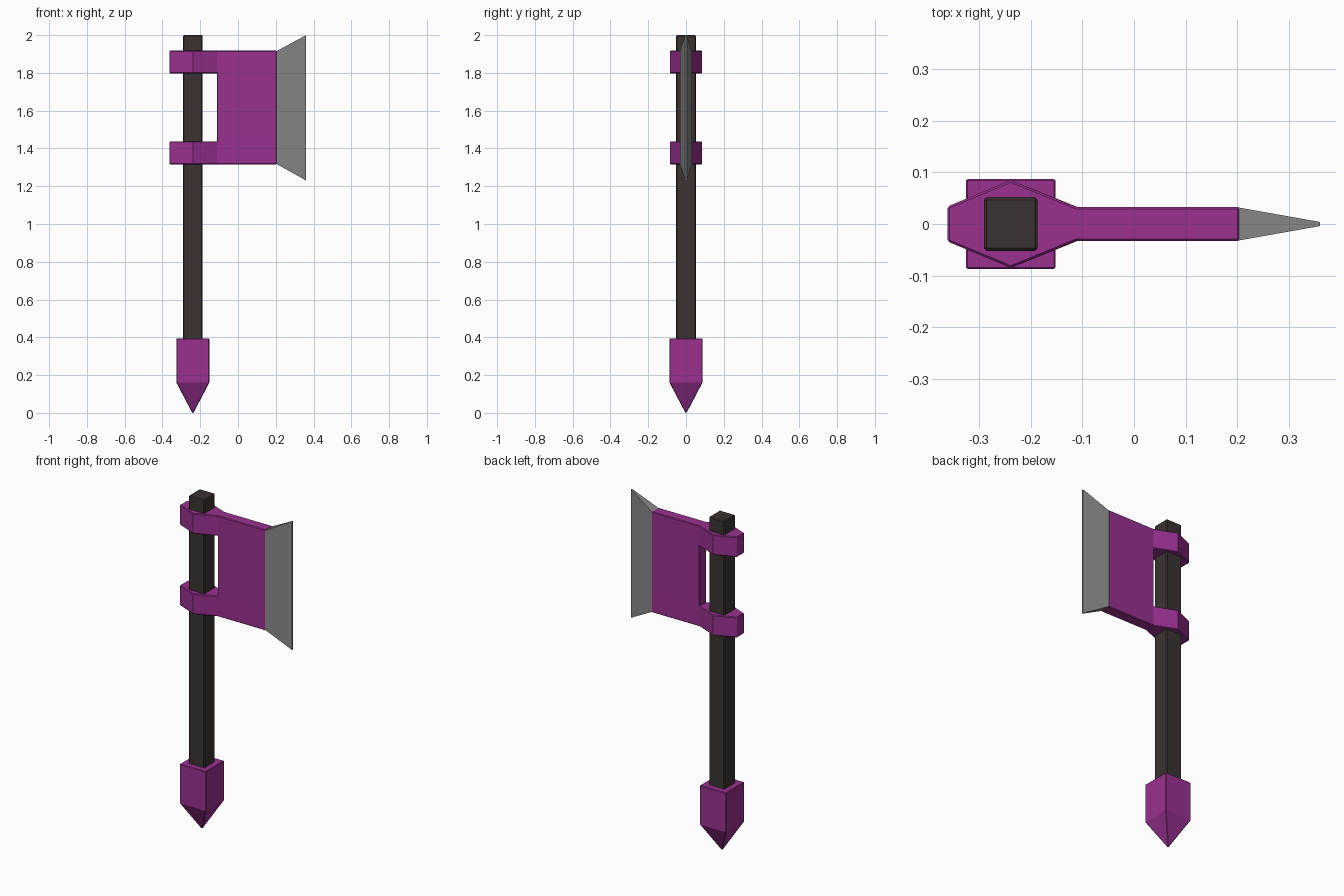
import bpy, bmesh
from math import radians

if "Cube" in bpy.data.objects:
    bpy.data.objects.remove(bpy.data.objects["Cube"])

CX = -0.239  # handle axis


def material(name, rgb):
    m = bpy.data.materials.new(name)
    m.diffuse_color = (*rgb, 1)
    m.use_nodes = True
    m.node_tree.nodes["Principled BSDF"].inputs["Base Color"].default_value = m.diffuse_color
    return m


PURPLE = material("purple_paint", (0.32, 0.03, 0.28))
DARK = material("dark_wood", (0.042, 0.033, 0.031))
STEEL = material("steel", (0.25, 0.25, 0.25))


def finish(name, bm, mat, bevel=0):
    bmesh.ops.recalc_face_normals(bm, faces=bm.faces)
    mesh = bpy.data.meshes.new(name)
    bm.to_mesh(mesh)
    bm.free()
    mesh.materials.append(mat)
    obj = bpy.data.objects.new(name, mesh)
    bpy.context.collection.objects.link(obj)
    if bevel:
        mod = obj.modifiers.new("edge_bevel", "BEVEL")
        mod.width = bevel
        mod.segments = 1
        mod.limit_method = "ANGLE"
        mod.angle_limit = radians(50)
    return obj


def loft(name, rings, mat, bevel=0):
    """Skin a series of four-point rings and cap both ends."""
    bm = bmesh.new()
    loops = [[bm.verts.new(p) for p in ring] for ring in rings]
    for a, b in zip(loops, loops[1:]):
        for i in range(4):
            j = (i + 1) % 4
            bm.faces.new((a[i], a[j], b[j], b[i]))
    bm.faces.new(loops[0])
    bm.faces.new(loops[-1])
    return finish(name, bm, mat, bevel)


def square(h, z):
    return [(CX + sx * h, sy * h, z) for sx, sy in ((-1, -1), (1, -1), (1, 1), (-1, 1))]


def upright(x, t, z0, z1):
    return [(x, -t, z0), (x, t, z0), (x, t, z1), (x, -t, z1)]


# Shaft and pointed end cap
loft("handle", [square(0.052, 0.36), square(0.052, 2.0)], DARK, 0.005)
loft("pommel", [square(0.003, 0.0), square(0.087, 0.16), square(0.087, 0.395)], PURPLE, 0.006)

# Axe head: a plate with two collars that swell around the shaft
stations = [(-0.362, 0.034), (CX, 0.085), (-0.112, 0.033), (0.205, 0.033)]
levels = [1.315, 1.437, 1.797, 1.918]
bm = bmesh.new()
grid = [[bm.verts.new((x, 0, z)) for z in levels] for x, t in stations]
for i in range(3):
    for k in range(3):
        if k == 1 and i < 2:
            continue  # open window between the collars
        bm.faces.new((grid[i][k], grid[i + 1][k], grid[i + 1][k + 1], grid[i][k + 1]))
bmesh.ops.delete(bm, geom=[v for v in bm.verts if not v.link_faces], context="VERTS")
front = list(bm.verts)
ext = bmesh.ops.extrude_face_region(bm, geom=list(bm.faces), use_keep_orig=True)
back = [e for e in ext["geom"] if isinstance(e, bmesh.types.BMVert)]
for verts, side in ((front, -1), (back, 1)):
    for v in verts:
        v.co.y = side * min(stations, key=lambda s: abs(s[0] - v.co.x))[1]
finish("axe_head", bm, PURPLE, 0.004)

# Flared cutting edge
loft("cutting_edge", [upright(0.203, 0.032, 1.318, 1.915),
                      upright(0.361, 0.004, 1.23, 2.0)], STEEL)
